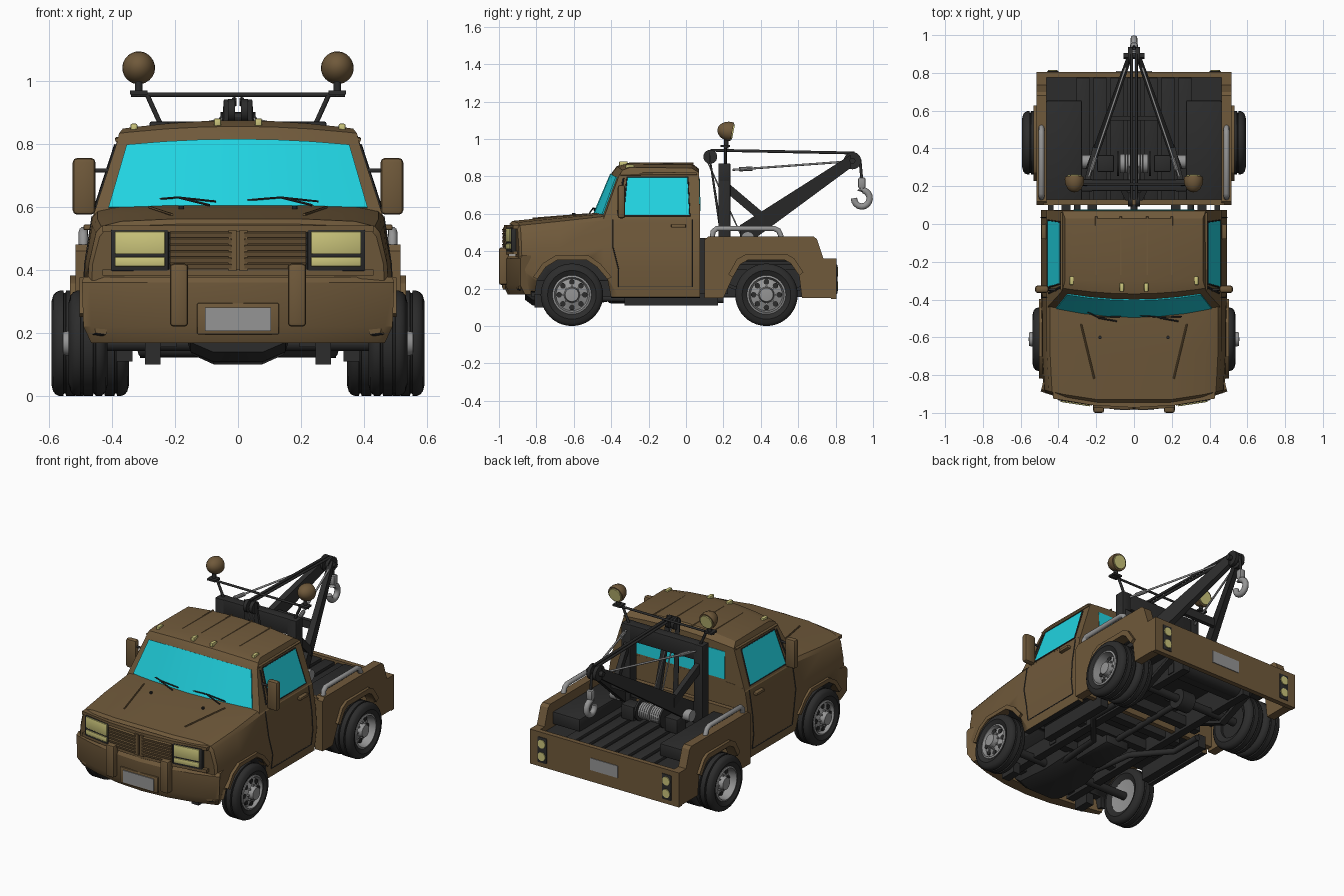
import bpy, bmesh, math
from mathutils import Matrix, Vector

if "Cube" in bpy.data.objects:
    bpy.data.objects.remove(bpy.data.objects["Cube"])

def material(name, c):
    m = bpy.data.materials.new(name)
    m.diffuse_color = (*c, 1)
    m.use_nodes = True
    m.node_tree.nodes["Principled BSDF"].inputs["Base Color"].default_value = m.diffuse_color
    return m

BROWN = material("brown_paint", (.16, .10, .043))
BLACK = material("black_metal", (.025, .025, .025))
GLASS = material("cyan_glass", (.015, .65, .75))
LAMP = material("yellow_lens", (.6, .56, .2))
GREY = material("grey_metal", (.3, .3, .3))

def finish(name, bm, mat, angle=30):
    bmesh.ops.remove_doubles(bm, verts=bm.verts, dist=1e-5)
    bmesh.ops.recalc_face_normals(bm, faces=bm.faces)
    me = bpy.data.meshes.new(name)
    bm.to_mesh(me)
    bm.free()
    me.materials.append(mat)
    me.shade_smooth()
    me.set_sharp_from_angle(angle=math.radians(angle))
    ob = bpy.data.objects.new(name, me)
    bpy.context.collection.objects.link(ob)
    return ob

def loft(name, secs, mat, ring=False, angle=30):
    bm = bmesh.new()
    rows = [[bm.verts.new(p) for p in s] for s in secs]
    pairs = list(zip(rows, rows[1:])) + ([(rows[-1], rows[0])] if ring else [])
    for a, b in pairs:
        for i in range(len(a)):
            j = (i + 1) % len(a)
            bm.faces.new((a[i], a[j], b[j], b[i]))
    if not ring:
        bm.faces.new(rows[0])
        bm.faces.new(rows[-1])
    return finish(name, bm, mat, angle)

def prism(name, pts, x0, x1, mat):
    return loft(name, [[(x, y, z) for y, z in pts] for x in (x0, x1)], mat)

def box(name, loc, size, mat, bev=0, rz=0, rx=0):
    bm = bmesh.new()
    bmesh.ops.create_cube(bm, size=1, matrix=Matrix.Diagonal((*size, 1)))
    if bev:
        bmesh.ops.bevel(bm, geom=bm.edges[:], offset=bev, segments=2, profile=.5, affect='EDGES')
    bm.transform(Matrix.Translation(loc) @ Matrix.Rotation(rz, 4, 'Z') @ Matrix.Rotation(rx, 4, 'X'))
    return finish(name, bm, mat)

def lathe(name, prof, loc, mat, n=32, axis=(1, 0, 0)):
    q = Vector((1, 0, 0)).rotation_difference(Vector(axis))
    c = Vector(loc)
    secs = []
    for k in range(n):
        a = 2 * math.pi * k / n
        secs.append([c + q @ Vector((o, r * math.cos(a), r * math.sin(a))) for r, o in prof])
    return loft(name, secs, mat, ring=True)

def disc(name, loc, r, h, mat, n=20, axis=(1, 0, 0)):
    return lathe(name, [(0, -h / 2), (r, -h / 2), (r, h / 2), (0, h / 2)], loc, mat, n, axis)

def tube(name, pts, r, mat, res=3):
    cu = bpy.data.curves.new(name, 'CURVE')
    cu.dimensions = '3D'
    cu.bevel_depth, cu.bevel_resolution, cu.use_fill_caps = r, res, True
    sp = cu.splines.new('POLY')
    sp.points.add(len(pts) - 1)
    for p, co in zip(sp.points, pts):
        p.co = (*co, 1)
    tmp = bpy.data.objects.new(name, cu)
    bpy.context.collection.objects.link(tmp)
    me = bpy.data.meshes.new_from_object(tmp.evaluated_get(bpy.context.evaluated_depsgraph_get()))
    bpy.data.objects.remove(tmp)
    bm = bmesh.new()
    bm.from_mesh(me)
    return finish(name, bm, mat, 45)

def beam(name, p, q, w0, h0, w1, h1, mat=BLACK):
    sec = lambda c, w, h: [(c[0] + a * w / 2, c[1], c[2] + b * h / 2) for a, b in ((-1, -1), (1, -1), (1, 1), (-1, 1))]
    return loft(name, [sec(p, w0, h0), sec(q, w1, h1)], mat)

# Lower cab and hood: cross-sections along y, hollow underneath
def body_section(y, w, zs, zt, bow, lift):
    half = [(.43, .24), (.44, .15 + lift), (.475, .155 + lift), (.492, .30), (.485, .42), (.462, zs - .02), (.445, zs), (.38, (zs + zt * 2) / 3), (.2, zt)]
    loop = half + [(-x, z) for x, z in reversed(half)]
    return [(x * w, y + bow * (x / .48) ** 2, z) for x, z in loop]
body = loft("cab_body", [body_section(*s) for s in (
    (-.955, .95, .525, .545, .06, .045), (-.94, .975, .538, .562, .06, .04), (-.70, 1, .56, .585, .03, .01),
    (-.49, 1, .585, .605, .05, 0), (-.36, 1, .59, .605, 0, 0), (.075, 1, .59, .605, 0, 0))], BROWN)
body.data.materials.append(BLACK)
for f in body.data.polygons:
    if f.normal.z < -.7 or (abs(f.center.x) < .44 and f.center.z < .24 and abs(f.normal.x) > .7):
        f.material_index = 1
ARCH = [(-.83, .05), (-.795, .25), (-.75, .315), (-.69, .352), (-.53, .352), (-.475, .315), (-.42, .25), (-.38, .05)]
bpy.context.view_layer.objects.active = body
for s in (1, -1):
    cut = prism("arch_cutter", ARCH, s * .34, s * .7, BROWN)
    cut.data.materials.append(BLACK)
    for f in cut.data.polygons:
        f.material_index = 1
    cut.hide_render = True
    mod = body.modifiers.new("arch", 'BOOLEAN')
    mod.operation, mod.object = 'DIFFERENCE', cut
    bpy.ops.object.modifier_apply(modifier=mod.name)
    bpy.data.objects.remove(cut)

# Greenhouse and glass: side profiles lofted across x
def cab_profile(u):
    a, b = u * u, 1 - u * u
    return [(.458 * u, -.50 + .06 * a, .575), (.385 * u, -.395 + .035 * a, .80 + .022 * b), (.377 * u, -.37 + .03 * a, .833 + .022 * b),
            (.365 * u, -.30, .848 + .026 * b), (.365 * u, .03, .845 + .026 * b), (.38 * u, .07, .82 + .02 * b), (.458 * u, .075, .575)]
loft("cab_roof", [cab_profile(u) for u in (-1, -.9, -.6, -.3, 0, .3, .6, .9, 1)], BROWN)
def glass_section(u):
    lo, hi = [Vector(p) for p in cab_profile(u)[:2]]
    a, b, o = lo.lerp(hi, .09), lo.lerp(hi, .96), Vector((0, -.006, .003))
    return [a + o, b + o, b - o, a - o]
loft("windshield", [glass_section(u) for u in (-.91, -.6, -.3, 0, .3, .6, .91)], GLASS)
box("rear_window", (0, .07, .70), (.64, .012, .17), GLASS, rx=.02)
cab_x = lambda z: .458 - (z - .575) * .325
def body_x(z):
    pts = [(.155, .475), (.30, .492), (.42, .485), (.57, .462), (.6, .452)]
    for (a, xa), (b, xb) in zip(pts, pts[1:]):
        if z <= b:
            return xa + (xb - xa) * (z - a) / (b - a)
WIN = [(-.335, .59), (-.315, .795), (.01, .795), (.02, .59)]
for s in (1, -1):
    loft("side_window", [[(s * (cab_x(z) + d), y, z) for y, z in WIN] for d in (-.01, .005)], GLASS)
    tube("window_trim", [(s * (cab_x(z) + .002), y, z) for y, z in WIN + WIN[:1]], .005, BLACK, 1)
    tube("vent_window_bar", [(s * cab_x(.6), -.365, .6), (s * cab_x(.79), -.335, .79)], .006, BLACK, 1)
    for y in (-.36, .035):
        tube("door_seam", [(s * body_x(z), y - (.03 if y < 0 and z > .4 else 0), z) for z in (.21, .3, .42, .57)], .003, BLACK, 1)
    tube("sill_seam", [(s * body_x(.21), -.36, .21), (s * body_x(.21), .035, .21)], .003, BLACK, 1)
    box("door_handle", (s * .475, -.04, .535), (.03, .08, .018), BROWN, .005)
    flare = ARCH[1:-1] + [((y + .61) * 1.12 - .61, .15 + (z - .15) * 1.12) for y, z in reversed(ARCH[1:-1])]
    prism("front_fender_flare", flare, s * .45, s * .503, BROWN)
    # Mirrors, roof ribs, marker lamps and hood details
    box("mirror", (s * .488, -.345, .665), (.072, .04, .18), BROWN, .014)
    for z in (.60, .715):
        tube("mirror_arm", [(s * (cab_x(z) - .01), -.35, z), (s * .47, -.345, z)], .007, BLACK)
    tube("roof_gutter", [(s * .383, -.35, .812), (s * .383, .06, .815)], .007, BROWN)
    for x, y in ((.065, -.335), (.33, -.30)):
        box("roof_marker", (s * x, y, .868 - .16 * x * x), (.022, .045, .026), LAMP, .005)
    for x in (.07, .2):
        tube("roof_rib", [(s * x, y, .869 - .19 * x * x) for y in (-.27, .04)], .006, BROWN, 1)
    tube("hood_crease", [(s * .21, -.82, .575), (s * .28, -.53, .598)], .005, BROWN, 1)
    disc("washer_jet", (s * .18, -.6, .594), .009, .02, BLACK, 10, (0, 0, 1))
for x in (-.31, .015):
    tube("wiper", [(x, -.482 + .05 * (x * x > .05), .62), (x + .12, -.494, .63), (x + .24, -.49, .617)], .0035, BLACK, 1)
    tube("wiper_arm", [(x + .12, -.497, .63), (x + .22, -.515, .605)], .004, BLACK, 1)

# Front face: grille, headlights, bumper
face_y = lambda x: -.957 + .06 * (x / .48) ** 2
for s in (1, -1):
    rz = s * .15
    box("headlight_bezel", (s * .31, face_y(.31), .462), (.185, .03, .13), BLACK, .004, rz)
    for z in (.486, .426):
        box("headlight", (s * .31, face_y(.31) - .012, z), (.16, .02, .072 if z > .45 else .03), LAMP, .004, rz)
    box("grille_backing", (s * .118, face_y(.12), .462), (.2, .02, .12), BLACK, 0, s * .06)
    for k in range(6):
        box("grille_slat", (s * .118, face_y(.12) - .012, .413 + k * .02), (.195, .022, .016), BROWN, 0, s * .06, .3)
    box("grille_post", (s * .018, -.967, .462), (.025, .025, .13), BROWN)
    box("overrider", (s * .187, -.973, .32), (.058, .054, .2), BROWN, .012)
for z in (.53, .392):
    loft("grille_frame", [[(x, face_y(x) + d, z + e) for d, e in ((-.015, -.01), (-.015, .01), (.02, .01), (.02, -.01))]
                          for x in (-.43, -.22, 0, .22, .43)], BROWN)
loft("front_bumper", [[(x * k, -.978 + .09 * (x / .49) ** 2 + d, z) for k, d, z in ((.94, .025, .168), (.99, 0, .22), (1, 0, .36), (.99, .012, .378))] +
                      [(x * .97, -.88 + .05 * (x / .49) ** 2, .378), (x * .93, -.88 + .05 * (x / .49) ** 2, .168)]
                      for x in (-.495, -.47, -.35, -.18, 0, .18, .35, .47, .495)], BROWN)
box("front_plate_surround", (0, -.973, .245), (.26, .014, .1), BROWN, .005)
box("front_plate", (0, -.98, .243), (.21, .01, .075), GREY)

# Wheels: single at the front, dual at the rear
half = [(.098, .045), (.13, .062), (.152, .056), (.162, .048), (.167, .036), (.167, .024), (.159, .022), (.159, .017), (.167, .015)]
TYRE = half + [(r, -o) for r, o in reversed(half)]
def wheel(s, x, y, hub):
    c = (s * x, y, .167)
    ax = (s, 0, 0)
    lathe("tyre", TYRE, c, BLACK, 40, ax)
    d = .035 if hub else .005
    lathe("rim", [(0, -.03), (.1, -.045), (.104, .052), (.094, .056), (.085, d), (.05, d + .012), (.042, d + .016), (.036, d + .045), (0, d + .048)], c, GREY, 32, ax)
    for k in range(8):
        a = k * math.pi / 4
        p = lambda r, o: (s * (x + o), y + r * math.cos(a), .167 + r * math.sin(a))
        disc("rim_hole", p(.068, d + .005), .015, .012, BLACK, 10, ax)
        disc("lug_nut", p(.046, d + .017), .006, .018, GREY, 6, ax)
for s in (1, -1):
    wheel(s, .475, -.61, True)
    wheel(s, .53, .43, False)
    lathe("inner_tyre", TYRE, (s * .407, .43, .167), BLACK, 40)
    disc("inner_rim", (s * .407, .43, .167), .1, .06, BLACK, 32)

# Tow bed
SIDE = [(.10, .15), (.10, .46), (.12, .48), (.68, .48), (.70, .465), (.735, .36), (.80, .36), (.80, .15), (.62, .15),
        (.605, .27), (.56, .335), (.53, .352), (.33, .352), (.29, .33), (.25, .26), (.20, .15)]
for s in (1, -1):
    prism("bed_side", SIDE, s * .462, s * .515, BROWN)
    inner = SIDE[9:15]
    prism("rear_fender_flare", inner + [((y - .43) * 1.13 + .43, .15 + (z - .15) * 1.15) for y, z in reversed(inner)], s * .49, s * .533, BROWN)
    box("wheel_house", (s * .37, .38, .385), (.19, .55, .08), BLACK, .01)
    tube("grab_rail", [(s * .49, y, z) for y, z in ((.14, .47), (.145, .505), (.165, .522), (.47, .522), (.495, .51), (.51, .475))], .015, GREY)
    box("tail_lamp_plate", (s * .43, .799, .25), (.065, .02, .16), BLACK, .005)
    for z in (.29, .212):
        disc("tail_lamp", (s * .43, .804, z), .026, .02, LAMP, 20, (0, 1, 0))
prism("tail_panel", [(.775, .145), (.775, .36), (.805, .36), (.805, .145)], -.515, .515, BROWN)
box("rear_plate", (0, .802, .255), (.19, .014, .075), GREY)
box("bed_front_wall", (0, .115, .32), (.96, .03, .3), BROWN)
box("bed_floor", (0, .45, .315), (.94, .68, .03), BLACK)
for k in range(7):
    box("floor_slat", ((k - 3) * .09, .45, .337), (.07, .65, .02), BLACK, .004)

# Tow rig: frame, boom, winch, cables
box("frame_crossbeam", (0, .205, .82), (.56, .06, .1), BLACK, .005)
box("frame_lower_beam", (0, .205, .45), (.5, .05, .06), BLACK)
tube("lamp_bar", [(-.34, .21, .955), (.34, .21, .955)], .007, BLACK)
for s in (1, -1):
    box("frame_post", (s * .25, .205, .6), (.06, .065, .54), BLACK, .005)
    tube("lamp_bracket", [(s * .245, .21, .86), (s * .288, .21, .955)], .008, BLACK)
    beam("boom_arm", (s * .235, .29, .475), (s * .025, .88, .88), .045, .13, .03, .07)
    beam("boom_brace", (s * .25, .22, .74), (s * .20, .42, .57), .03, .06, .03, .06)
    beam("mast_leg", (s * .07, .21, .35), (s * .03, .125, .91), .035, .12, .03, .06)
    disc("boom_pivot", (s * .25, .33, .47), .035, .05, GREY)
    tube("boom_stay", [(s * .24, .25, .835), (s * .03, .87, .88)], .006, GREY)
    disc("stay_turnbuckle", (s * .215, .32, .84), .012, .07, GREY, 10, (-.3 * s, .95, .05))
    tube("tow_cable", [(s * .012, .13, .94), (s * .012, .90, .925)], .008, BLACK)
    disc("mast_pulley", (s * .02, .13, .905), .037, .022, BLACK, 24)
    disc("boom_pulley", (s * .02, .89, .884), .046, .022, BLACK, 24)
    disc("boom_head_bolt", (0, .89, .884), .016, .11, BLACK, 12)
    tube("winch_cable", [(s * .03, .32, .43), (s * .015, .11, .89)], .004, GREY)
    for k in range(5):
        disc("winch_coil", (s * (.012 + k * .014), .32, .41), .05, .012, GREY, 24)
    disc("winch_flange", (s * .085, .32, .41), .065, .012, BLACK, 24)
    box("winch_mount", (s * .15, .32, .39), (.09, .09, .09), BLACK, .008)
    # Work lamps with rear-facing lenses
    c = Vector((s * .315, .235, 1.04))
    ax = Vector((0, -1, .2)).normalized()
    dome = [(.052 * math.cos(t * math.pi / 12), .068 * math.sin(t * math.pi / 12)) for t in range(7)]
    lathe("work_lamp", [(0, -.012), (.05, -.012)] + dome, c, BROWN, 24, ax)
    disc("work_lamp_lens", c - ax * .012, .041, .014, LAMP, 24, ax)
    tube("work_lamp_stem", [(s * .315, .215, .95), (s * .315, .215, 1.0)], .012, BLACK)
    box("work_lamp_foot", (s * .315, .21, .962), (.055, .05, .012), BLACK)
box("boom_tie_plate", (0, .56, .66), (.26, .025, .05), BLACK)

# Hook
tube("hook_cable", [(0, .93, .89), (0, .94, .78)], .008, BLACK)
box("hook_block", (0, .94, .765), (.04, .04, .06), GREY, .01)
tube("hook", [(0, .94, .76), (0, .94, .725)] + [(0, .94 + .042 * math.cos(a), .683 + .044 * math.sin(a))
     for a in [math.radians(105 - 22 * k) for k in range(14)]], .018, GREY)

# Chassis and running gear
tube("driveshaft", [(0, -.35, .17), (0, .4, .17)], .018, BLACK)
for y, w in ((-.61, .44), (.43, .5)):
    tube("axle", [(-w, y, .167), (w, y, .167)], .025, BLACK)
disc("differential", (0, .43, .167), .06, .09, BLACK, 20)
loft("engine_pan", [[(-k * .17, y, .2), (-k * .15, y, z + .03), (-k * .08, y, z), (k * .08, y, z), (k * .15, y, z + .03), (k * .17, y, .2)]
                    for k, y, z in ((1, -.86, .14), (1, -.82, .11), (.95, -.6, .1), (.8, -.42, .13))], BLACK)
box("gearbox", (0, -.28, .18), (.17, .28, .12), BLACK, .02)
for y in (-.78, -.42, -.15, .02, .2, .62):
    box("crossmember", (0, y, .2), (.6 if abs(y) < .3 else .5, .05, .06), BLACK)
for s in (1, -1):
    box("frame_rail", (s * .22, -.05, .2), (.05, 1.55, .09), BLACK)
    box("front_mount", (s * .27, -.76, .135), (.05, .1, .07), BLACK)
    box("underfloor_beam", (s * .36, -.08, .15), (.05, .5, .08), BLACK)
    tube("exhaust_pipe", [(s * .1, -.5, .15), (s * .13, -.2, .14), (s * .3, .0, .14), (s * .3, .2, .14)], .018, BLACK)
    prism("leaf_spring", [(.2, .22), (.43, .12), (.68, .22), (.68, .24), (.43, .14), (.2, .24)], s * .27, s * .31, BLACK)
    disc("muffler", (s * .12, .66, .22), .055, .24, BLACK, 20)
    box("bed_support", (s * .22, .45, .27), (.05, .64, .07), BLACK)
    box("cab_gap_post", (s * .44, .088, .32), (.03, .03, .3), BLACK)
